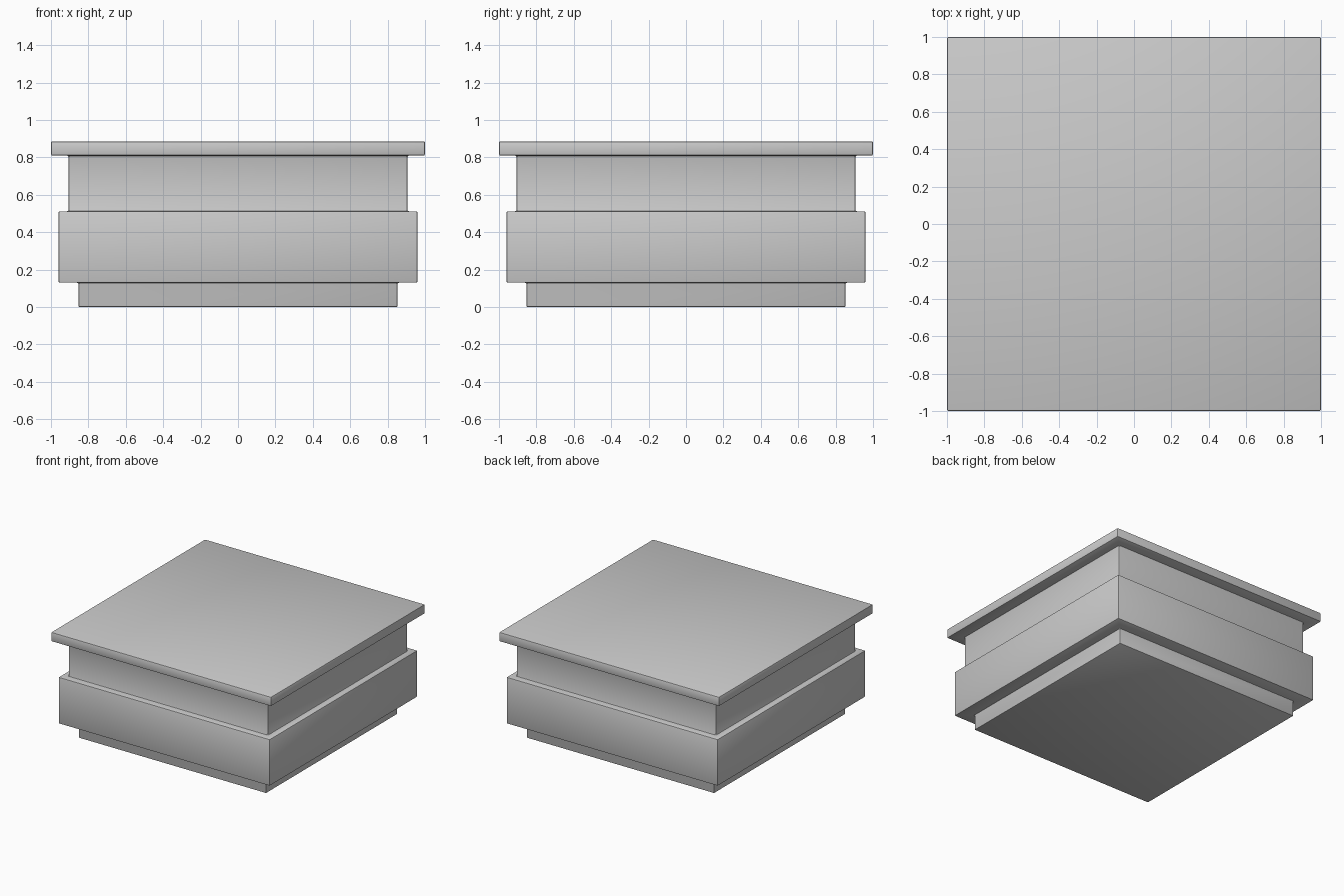
import bpy, bmesh

if "Cube" in bpy.data.objects:
    bpy.data.objects.remove(bpy.data.objects["Cube"])

# Square stepped profile: (half width, height), bottom to top
PROFILE = [
    (0.853, 0.0), (0.853, 0.13),    # recessed foot
    (0.96, 0.13), (0.96, 0.512),    # wide body band
    (0.906, 0.512), (0.906, 0.81),  # neck
    (1.0, 0.81), (1.0, 0.886),      # top slab
]

bm = bmesh.new()
rings = [[bm.verts.new((sx * h, sy * h, z))
          for sx, sy in ((-1, -1), (1, -1), (1, 1), (-1, 1))]
         for h, z in PROFILE]
for low, high in zip(rings, rings[1:]):
    for i in range(4):
        j = (i + 1) % 4
        bm.faces.new((low[i], low[j], high[j], high[i]))
bm.faces.new(rings[0][::-1])
bm.faces.new(rings[-1])
bmesh.ops.recalc_face_normals(bm, faces=bm.faces)

mesh = bpy.data.meshes.new("stepped_square_block")
bm.to_mesh(mesh)
bm.free()
block = bpy.data.objects.new("stepped_square_block", mesh)
bpy.context.collection.objects.link(block)

# Small rounding on every outer edge and inner corner
bevel = block.modifiers.new("edge_rounding", 'BEVEL')
bevel.width = 0.008
bevel.segments = 2
bevel.limit_method = 'ANGLE'

bpy.context.view_layer.objects.active = block
block.select_set(True)
bpy.ops.object.modifier_apply(modifier=bevel.name)
bpy.ops.object.shade_smooth_by_angle()
